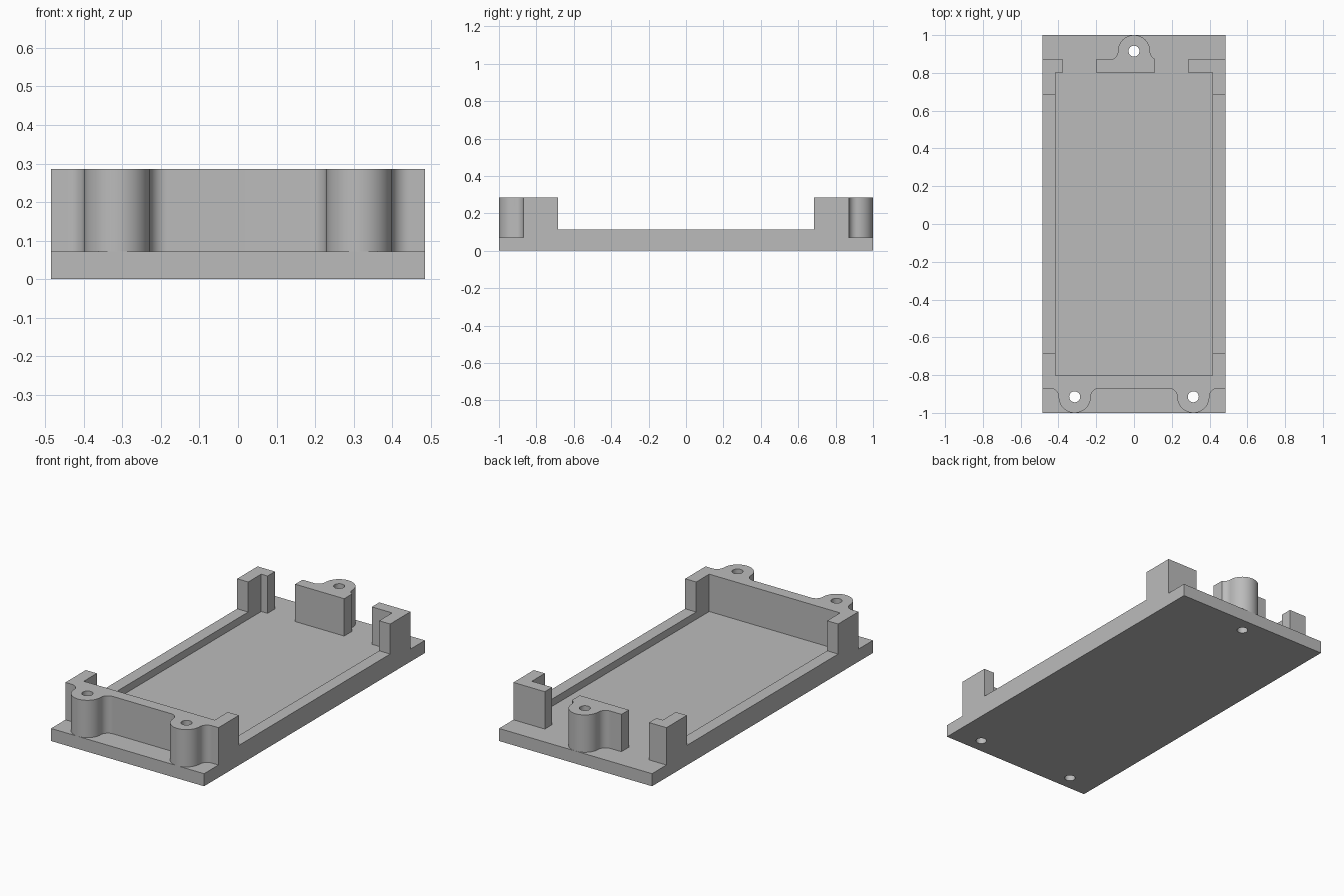
import bpy, bmesh
from math import sin, cos, pi, radians

cube = bpy.data.objects.get("Cube")
if cube:
    bpy.data.objects.remove(cube)

HALF_W, INNER_W = 0.485, 0.415        # outer side, inner side of the walls
WALL_OUT, WALL_IN, POST_END = 0.87, 0.803, 0.685
FLOOR, RAIL_TOP, TOP = 0.072, 0.114, 0.286
BOSS_R, BOSS_Y, FILLET, HOLE_R = 0.085, 0.915, 0.045, 0.029
SEGS = 20

grey = bpy.data.materials.new("plain grey")
grey.use_nodes = True
GREY = (0.5, 0.5, 0.5, 1)
grey.diffuse_color = GREY
grey.node_tree.nodes["Principled BSDF"].inputs["Base Color"].default_value = GREY


def prism(name, outline, z0, z1):
    """Extrude a flat outline from z0 up to z1."""
    bm = bmesh.new()
    face = bm.faces.new([bm.verts.new((x, y, z0)) for x, y in outline])
    up = bmesh.ops.extrude_face_region(bm, geom=[face])["geom"]
    bmesh.ops.translate(bm, vec=(0, 0, z1 - z0),
                        verts=[v for v in up if isinstance(v, bmesh.types.BMVert)])
    bmesh.ops.recalc_face_normals(bm, faces=bm.faces)
    mesh = bpy.data.meshes.new(name)
    bm.to_mesh(mesh)
    bm.free()
    mesh.materials.append(grey)
    obj = bpy.data.objects.new(name, mesh)
    bpy.context.collection.objects.link(obj)
    return obj


def rect(x0, x1, y0, y1):
    return [(x0, y0), (x1, y0), (x1, y1), (x0, y1)]


def arc(cx, cy, r, a0, a1, n=SEGS):
    angles = [radians(a0 + (a1 - a0) * i / n) for i in range(n + 1)]
    return [(cx + r * cos(a), cy + r * sin(a)) for a in angles]


def boss(cx):
    """Screw boss bulging towards +y, with a concave fillet on each side."""
    off = BOSS_R + FILLET
    return (arc(cx - off, BOSS_Y, FILLET, -90, 0)
            + arc(cx, BOSS_Y, BOSS_R, 180, 0, 2 * SEGS)[1:-1]
            + arc(cx + off, BOSS_Y, FILLET, 180, 270))


def flip(points):
    return [(x, -y) for x, y in points]


def combine(target, other, operation):
    mod = target.modifiers.new(operation.title(), 'BOOLEAN')
    mod.operation, mod.solver, mod.object = operation, 'EXACT', other
    bpy.context.view_layer.objects.active = target
    bpy.ops.object.modifier_apply(modifier=mod.name)
    bpy.data.objects.remove(other)


# Base plate
tray = prism("mounting_tray", rect(-HALF_W, HALF_W, -1, 1), 0, FLOOR)
low = FLOOR / 2
parts = []

# Front wall with two bosses and returned ends
front = ([(-HALF_W, POST_END), (-HALF_W, WALL_OUT)] + boss(-0.314) + boss(0.314)
         + [(HALF_W, WALL_OUT), (HALF_W, POST_END), (INNER_W, POST_END),
            (INNER_W, WALL_IN), (-INNER_W, WALL_IN), (-INNER_W, POST_END)])
parts.append(prism("front_wall", flip(front), low, TOP))

# Side rails and L-shaped rear corner posts
for side, name, lip in ((-1, "right", 0.375), (1, "left", 0.286)):
    parts.append(prism(name + "_rail", rect(*sorted((side * INNER_W, side * HALF_W)),
                                            -POST_END - 0.05, POST_END + 0.05), low, RAIL_TOP))
    post = [(HALF_W, POST_END), (HALF_W, WALL_OUT), (lip, WALL_OUT),
            (lip, WALL_IN), (INNER_W, WALL_IN), (INNER_W, POST_END)]
    parts.append(prism(name + "_rear_post", [(side * x, y) for x, y in post], low, TOP))

# Rear centre tab, its boss fillet trimmed at the tab's end
TAB_R, TAB_L = -0.2, 0.111
bulge = [p for p in boss(0) if p[0] < TAB_L - 0.001]
tab = ([(TAB_R, WALL_IN), (TAB_R, WALL_OUT)] + bulge
       + [(TAB_L, BOSS_Y - (FILLET ** 2 - (BOSS_R + FILLET - TAB_L) ** 2) ** 0.5),
          (TAB_L, WALL_IN)])
parts.append(prism("rear_tab", tab, low, TOP))

for part in parts:
    combine(tray, part, 'UNION')

# Screw holes through bosses and base
for x, y in ((-0.314, -BOSS_Y), (0.314, -BOSS_Y), (0, BOSS_Y)):
    pin = prism("hole_cutter", arc(x, y, HOLE_R, 0, 360, 32)[:-1], -0.1, TOP + 0.1)
    pin.hide_render = True
    combine(tray, pin, 'DIFFERENCE')

# Merge leftover coplanar seams, then smooth only the curved surfaces
bm = bmesh.new()
bm.from_mesh(tray.data)
bmesh.ops.remove_doubles(bm, verts=bm.verts, dist=0.0001)
bmesh.ops.dissolve_limit(bm, angle_limit=radians(0.5), verts=bm.verts, edges=bm.edges)
bm.to_mesh(tray.data)
bm.free()
bpy.ops.object.select_all(action='DESELECT')
tray.select_set(True)
bpy.context.view_layer.objects.active = tray
bpy.ops.object.shade_smooth_by_angle(angle=radians(30))
